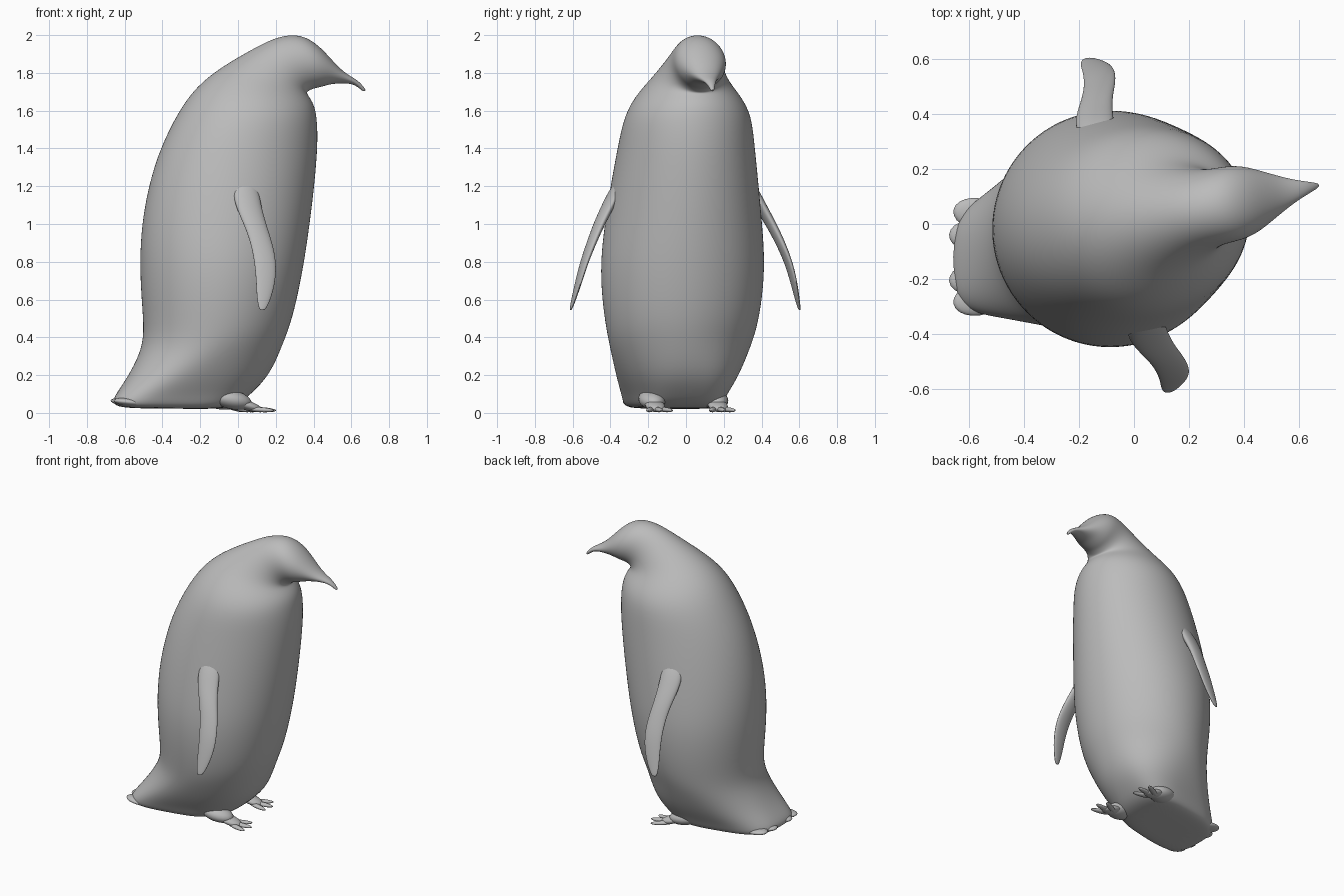
import bpy, bmesh, math
from mathutils import Matrix, Vector

cube = bpy.data.objects.get("Cube")
if cube:
    bpy.data.objects.remove(cube, do_unlink=True)

grey = bpy.data.materials.new("plain grey")
grey.use_nodes = True
tone = (0.5, 0.5, 0.5, 1)
grey.diffuse_color = tone
grey.node_tree.nodes["Principled BSDF"].inputs["Base Color"].default_value = tone

TURN = 0.21  # the bird is turned slightly towards its left
heading = math.atan(TURN)


def finish(bm, name, levels=0):
    bmesh.ops.recalc_face_normals(bm, faces=bm.faces)
    for f in bm.faces:
        f.smooth = True
    mesh = bpy.data.meshes.new(name)
    bm.to_mesh(mesh)
    bm.free()
    mesh.materials.append(grey)
    obj = bpy.data.objects.new(name, mesh)
    bpy.context.collection.objects.link(obj)
    if levels:
        mod = obj.modifiers.new("smooth", 'SUBSURF')
        mod.levels = mod.render_levels = levels
    return obj


def loft(rings, name):
    """Skin closed rings of points and cap both ends."""
    bm = bmesh.new()
    loops = []
    for ring in rings:
        loops.append([bm.verts.new(p) for p in ring])
    n = len(loops[0])
    for a, b in zip(loops, loops[1:]):
        for i in range(n):
            j = (i + 1) % n
            bm.faces.new((a[i], a[j], b[j], b[i]))
    for end in (loops[0], loops[-1]):
        mid = bm.verts.new(sum((v.co for v in end), Vector()) / n)
        for i in range(n):
            bm.faces.new((end[i], end[(i + 1) % n], mid))
    return finish(bm, name, 2)


def power(v, p):
    return math.copysign(abs(v) ** p, v)


def body_ring(xb, zb, xf, zf, half, p=1.0, twist=1.0, n=28):
    """Turned ring between a back point and a front point, with a half width."""
    pts = []
    mid, reach = (xb + xf) / 2, (xf - xb) / 2
    for i in range(n):
        t = math.tau * i / n
        u, v = power(math.cos(t), p), power(math.sin(t), p)
        x = mid + u * reach - twist * v * half * math.sin(heading)
        y = TURN * mid + v * half + u * reach * math.sin(heading)
        pts.append(Vector((x, y, (zb + zf) / 2 + u * (zf - zb) / 2)))
    return pts


# Body, head and beak: back x, back z, front x, front z, half width
torso = [
    (-.61, .025, -.1, .02, .2), (-.665, .045, 0, .04, .235),
    (-.66, .085, .07, .10, .255), (-.59, .18, .17, .2, .31),
    (-.515, .31, .235, .37, .365), (-.49, .42, .275, .48, .395),
    (-.505, .6, .31, .62, .42), (-.515, .8, .345, .8, .43),
    (-.505, 1, .375, 1, .41), (-.47, 1.2, .40, 1.2, .385),
    (-.41, 1.4, .42, 1.42, .355), (-.31, 1.6, .415, 1.56, .33)]
head = [
    (-.22, 1.725, .40, 1.635, .27), (-.10, 1.825, .365, 1.685, .2),
    (.1, 1.94, .36, 1.695, .152), (.2, 1.988, .375, 1.705, .138),
    (.29, 2.005, .395, 1.715, .136), (.36, 1.99, .42, 1.72, .132),
    (.425, 1.945, .455, 1.73, .115), (.485, 1.88, .49, 1.74, .09),
    (.54, 1.82, .54, 1.745, .062), (.59, 1.785, .58, 1.745, .04),
    (.64, 1.757, .625, 1.735, .022), (.678, 1.71, .662, 1.7, .009)]
squareness = {0: .55, 1: .6, 2: .7, 3: .85}
twists = {0: 0, 1: 0, 2: .1, 3: .5}
loft([body_ring(*r, p=squareness.get(i, 1.0), twist=twists.get(i, 1.0))
      for i, r in enumerate(torso + head)], "body_and_head")

# Flippers: height, rear edge, front edge, distance from middle, half thickness
flipper = [
    (1.28, -.06, .0, .3, .02), (1.2, -.12, .02, .35, .035),
    (1.1, -.12, .025, .4, .035), (1, -.085, .037, .455, .03),
    (.9, -.06, .06, .5, .025), (.8, -.05, .07, .54, .02),
    (.7, -.048, .06, .568, .016), (.6, -.05, .027, .592, .011),
    (.545, -.04, -.005, .606, .006)]
for side, label in ((1, "left"), (-1, "right")):
    rings = []
    for z, rear, front, out, thick in flipper:
        ring = []
        for i in range(12):
            t = math.tau * i / 12
            f = (rear + front) / 2 + math.cos(t) * (front - rear) / 2
            y = side * (out + math.sin(t) * thick) + TURN * f
            ring.append(Vector((f - .25 * side * out, y, z)))
        rings.append(ring)
    loft(rings, label + "_flipper")


def blob(bm, centre, radii, yaw=0.0, pitch=0.0):
    m = (Matrix.Translation(centre) @ Matrix.Rotation(yaw, 4, 'Z')
         @ Matrix.Rotation(pitch, 4, 'Y') @ Matrix.Diagonal((*radii, 1)))
    bmesh.ops.create_uvsphere(bm, u_segments=20, v_segments=12, radius=1, matrix=m)


# Feet: ankle, instep and three spread toes
spin = Matrix.Rotation(heading, 3, 'Z')
for side, label in ((1, "left"), (-1, "right")):
    bm = bmesh.new()
    y = side * .17
    blob(bm, spin @ Vector((-.07, y, .07)), (.11, .07, .05), heading, .2)
    blob(bm, spin @ Vector((.01, y, .04)), (.09, .052, .026), heading, .3)
    for k in (-1, 0, 1):
        reach = .095 - .02 * abs(k)
        blob(bm, spin @ Vector((reach, y + k * .04, .017)),
             (.075, .018, .013), heading + k * .35, .06)
    finish(bm, label + "_foot")

# Tail: a fan of overlapping flat feathers
bm = bmesh.new()
for k in range(-2, 3):
    x = -.57 - .015 * (k % 2)
    blob(bm, (x, TURN * x + k * .078, .056), (.09, .058, .022), -k * .08, .1)
finish(bm, "tail_feathers")
